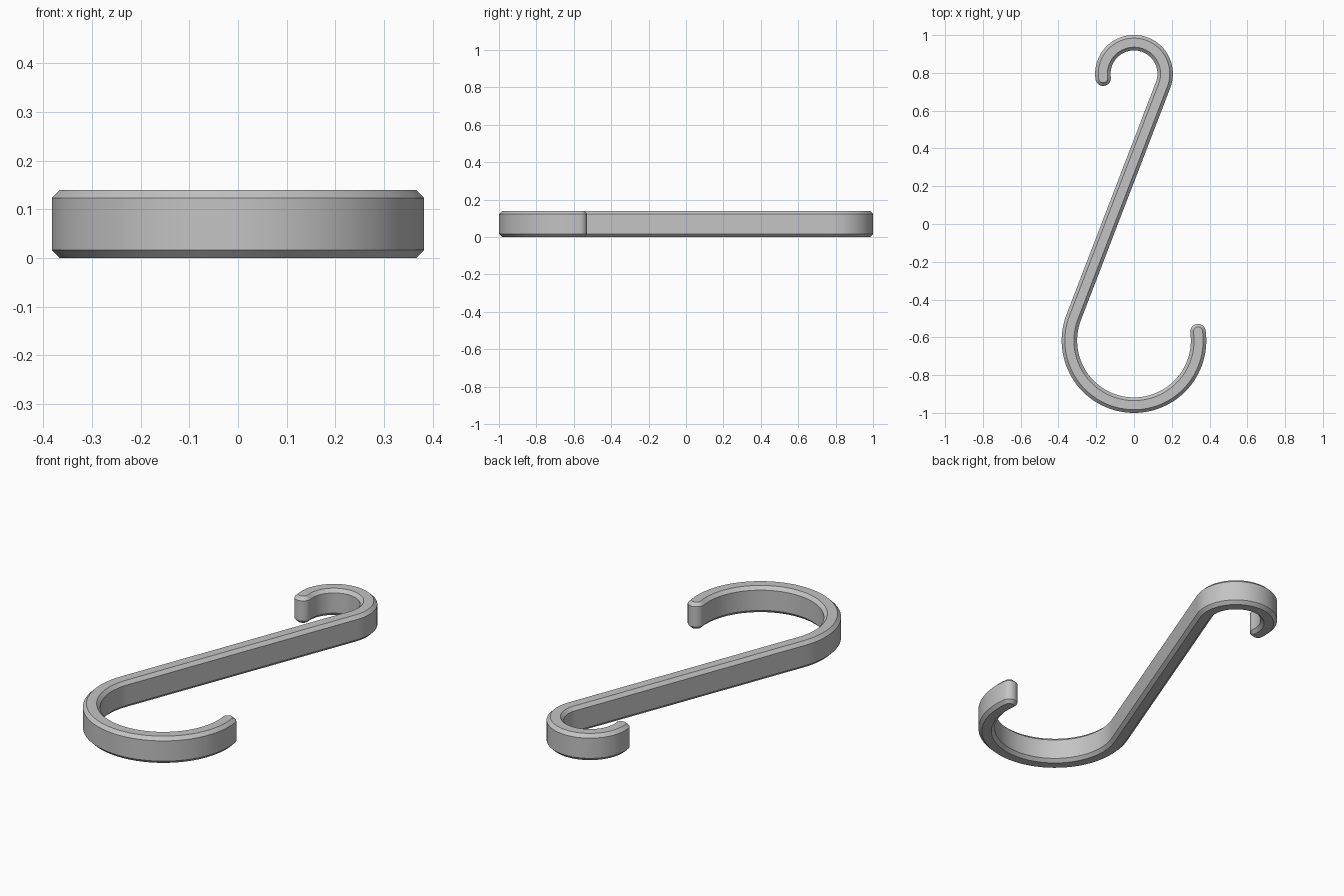
import bpy, bmesh
from math import sin, cos, asin, pi, radians

cube = bpy.data.objects.get("Cube")
if cube:
    bpy.data.objects.remove(cube, do_unlink=True)

# Overall sizes
HEIGHT, HALF, CHAMFER = 0.14, 0.041, 0.017
SMALL_Y, SMALL_R = 0.795, 0.165
LARGE_Y, LARGE_R = -0.617, 0.342
LEAN = asin((SMALL_R + LARGE_R) / (SMALL_Y - LARGE_Y))
OVERRUN = radians(8)
CAP_STEPS = 8


def arc(cy, r, start, end, steps, turn):
    """Points of an arc about (0, cy) with the direction of travel at each."""
    out = []
    for i in range(steps + 1):
        a = start + (end - start) * i / steps
        out.append((r * cos(a), cy + r * sin(a), a + turn * pi / 2))
    return out


# Centre line: small hook clockwise, straight shank, large hook anticlockwise
path = arc(SMALL_Y, SMALL_R, pi + OVERRUN, -LEAN, 48, -1)
path += arc(LARGE_Y, LARGE_R, pi - LEAN, 2 * pi + OVERRUN, 64, 1)

# Stations: centre point, travel direction, side angle; rounded tips at both ends
quarter = [i / CAP_STEPS * pi / 2 for i in range(CAP_STEPS)]
stations = [(*path[0], pi - q) for q in quarter]
stations += [(*p, pi / 2) for p in path]
stations += [(*path[-1], q) for q in reversed(quarter)]


def outline(bm, z, half):
    left, right = [], []
    for x, y, t, side in stations:
        for row, a in ((left, t + side), (right, t - side)):
            row.append(bm.verts.new((x + half * cos(a), y + half * sin(a), z)))
    return left, right


# S-shaped band with chamfered rims
bm = bmesh.new()
levels = [outline(bm, z, h) for z, h in (
    (0, HALF - CHAMFER), (CHAMFER, HALF),
    (HEIGHT - CHAMFER, HALF), (HEIGHT, HALF - CHAMFER))]


def strip(a, b):
    for i in range(len(a) - 1):
        bm.faces.new((a[i], a[i + 1], b[i + 1], b[i]))


for low, high in zip(levels, levels[1:]):
    strip(low[0], high[0])
    strip(high[1], low[1])
strip(levels[0][1], levels[0][0])
strip(levels[-1][0], levels[-1][1])
bmesh.ops.remove_doubles(bm, verts=bm.verts, dist=0.0001)
bmesh.ops.recalc_face_normals(bm, faces=bm.faces)

mesh = bpy.data.meshes.new("s_hook")
bm.to_mesh(mesh)
bm.free()
hook = bpy.data.objects.new("s_hook", mesh)
bpy.context.collection.objects.link(hook)

# Plain grey
grey = bpy.data.materials.new("light_grey")
grey.use_nodes = True
colour = (0.55, 0.55, 0.55, 1)
grey.diffuse_color = colour
grey.node_tree.nodes["Principled BSDF"].inputs["Base Color"].default_value = colour
mesh.materials.append(grey)

bpy.ops.object.select_all(action="DESELECT")
hook.select_set(True)
bpy.context.view_layer.objects.active = hook
bpy.ops.object.shade_smooth_by_angle(angle=radians(30))
